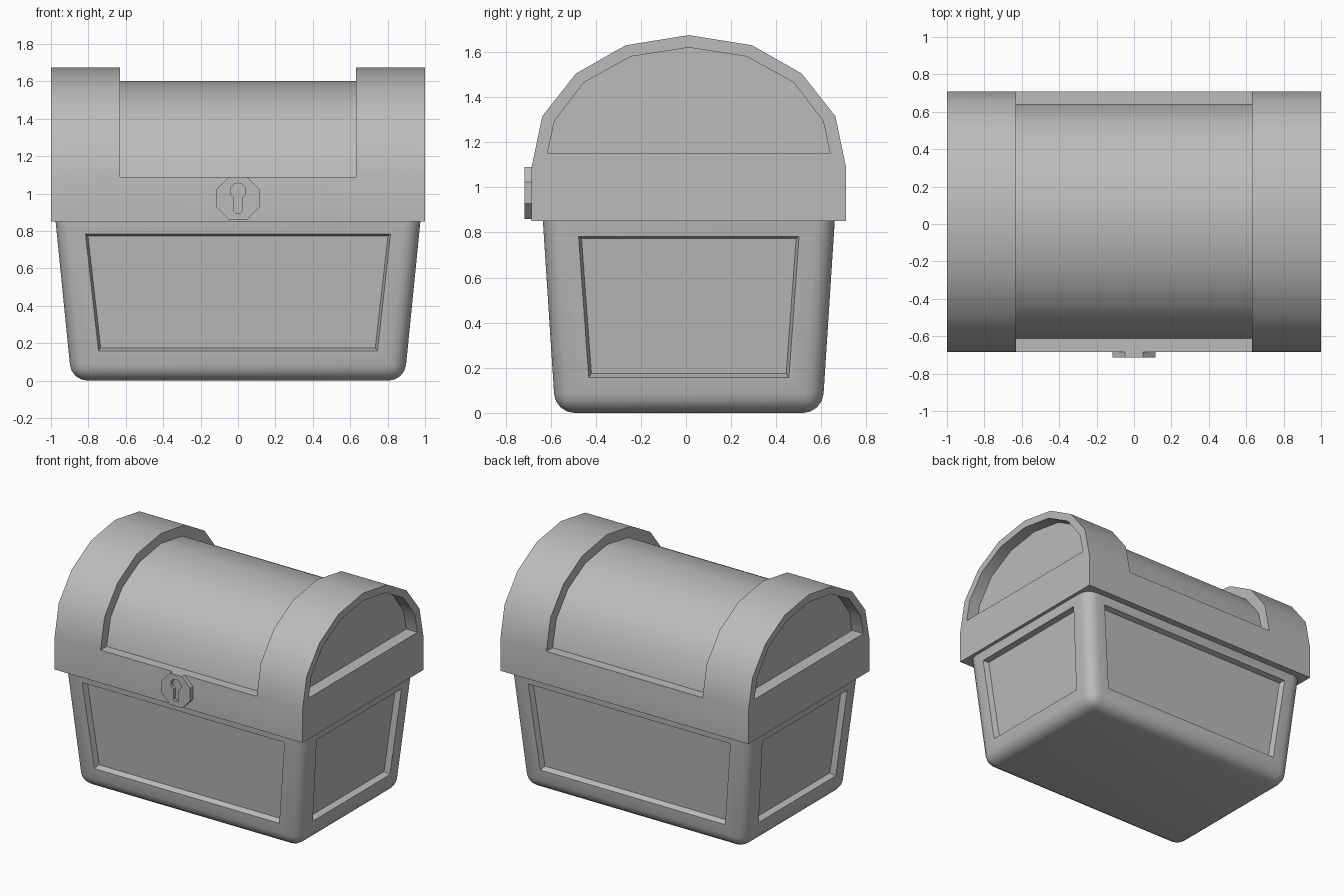
import bpy, bmesh, math
from mathutils import Vector

cube = bpy.data.objects.get("Cube")
if cube:
    bpy.data.objects.remove(cube, do_unlink=True)

MID_Y = 0.0125   # the chest sits slightly back to leave room for the lock

grey = bpy.data.materials.new("plain_grey")
grey.use_nodes = True
grey.diffuse_color = (0.5, 0.5, 0.5, 1)
grey.node_tree.nodes["Principled BSDF"].inputs["Base Color"].default_value = (0.5, 0.5, 0.5, 1)


def finish(bm, name):
    bmesh.ops.recalc_face_normals(bm, faces=bm.faces)
    mesh = bpy.data.meshes.new(name)
    bm.to_mesh(mesh)
    bm.free()
    mesh.materials.append(grey)
    obj = bpy.data.objects.new(name, mesh)
    bpy.context.collection.objects.link(obj)
    return obj


def prism(name, points, depth):
    """Extrude a closed 3D outline along a vector."""
    bm = bmesh.new()
    face = bm.faces.new([bm.verts.new(p) for p in points])
    moved = bmesh.ops.extrude_face_region(bm, geom=[face])["geom"]
    verts = [v for v in moved if isinstance(v, bmesh.types.BMVert)]
    bmesh.ops.translate(bm, verts=verts, vec=Vector(depth))
    return finish(bm, name)


def activate(obj):
    bpy.ops.object.select_all(action='DESELECT')
    obj.select_set(True)
    bpy.context.view_layer.objects.active = obj


def cut(obj, cutter):
    cutter.hide_render = True
    activate(obj)
    mod = obj.modifiers.new("cut", 'BOOLEAN')
    mod.operation, mod.solver, mod.object = 'DIFFERENCE', 'EXACT', cutter
    bpy.ops.object.modifier_apply(modifier=mod.name)
    bpy.data.objects.remove(cutter, do_unlink=True)


def smooth(obj, degrees=35):
    activate(obj)
    bpy.ops.object.shade_smooth_by_angle(angle=math.radians(degrees))


def arch(half):
    """Mirror a half profile (outside to apex) into a full arch."""
    return [(-y, z) for y, z in half] + [(y, z) for y, z in reversed(half[:-1])]


def along_x(profile, x):
    return [(x, y + MID_Y, z) for y, z in profile]


# Tapered body with rounded edges and four recessed panels
bm = bmesh.new()
bmesh.ops.create_cube(bm, size=2)
for v in bm.verts:
    top = v.co.z > 0
    v.co.x *= 0.975 if top else 0.89
    v.co.y = v.co.y * (0.647 if top else 0.592) + MID_Y
    v.co.z = 0.85 if top else 0
rounded = [e for e in bm.edges if min(v.co.z for v in e.verts) < 0.1]
bmesh.ops.bevel(bm, geom=rounded, offset=0.085, segments=4, profile=0.5, affect='EDGES')
bm.normal_update()
sides = [f for f in bm.faces if abs(f.normal.z) < 0.3 and f.calc_area() > 0.3]
bmesh.ops.inset_individual(bm, faces=sides, thickness=0.1)
bmesh.ops.inset_individual(bm, faces=sides, thickness=0.018, depth=-0.04)
body = finish(bm, "chest_body")
smooth(body)

# Arched lid with a sunken middle and recessed ends
outer = [(0.697, 0.85), (0.697, 1.09), (0.65, 1.315), (0.5, 1.505), (0.28, 1.63), (0, 1.675)]
middle = [(0.626, 1.09), (0.58, 1.285), (0.447, 1.45), (0.25, 1.56), (0, 1.602)]
end = [(0.627, 1.15), (0.595, 1.295), (0.465, 1.465), (0.257, 1.58), (0, 1.62)]
lid = prism("arched_lid", along_x(arch(outer), -1), (2, 0, 0))
band_gap = arch(middle) + [(0.9, 1.09), (0.9, 1.9), (-0.9, 1.9), (-0.9, 1.09)]
cut(lid, prism("gap_cutter", along_x(band_gap, -0.63), (1.26, 0, 0)))
for side in (-1, 1):
    cut(lid, prism("end_cutter", along_x(arch(end), side * 0.91), (side * 0.2, 0, 0)))
smooth(lid)

# Octagonal lock plate with a keyhole
radius = 0.115 / math.cos(math.pi / 8)
angles = [math.pi / 8 + i * math.pi / 4 for i in range(8)]
plate = [(radius * math.cos(a), -0.715, 0.975 + radius * math.sin(a)) for a in angles]
lock = prism("lock_plate", plate, (0, 0.05, 0))
ring = [math.radians(-60 + i * 30) for i in range(11)]
hole = [(0.042 * math.cos(a), -0.73, 1.015 + 0.042 * math.sin(a)) for a in ring]
hole += [(x, -0.73, z) for x, z in ((-0.021, 0.905), (-0.01, 0.893), (0.01, 0.893), (0.021, 0.905))]
cut(lock, prism("keyhole_cutter", hole, (0, 0.04, 0)))
smooth(lock)
